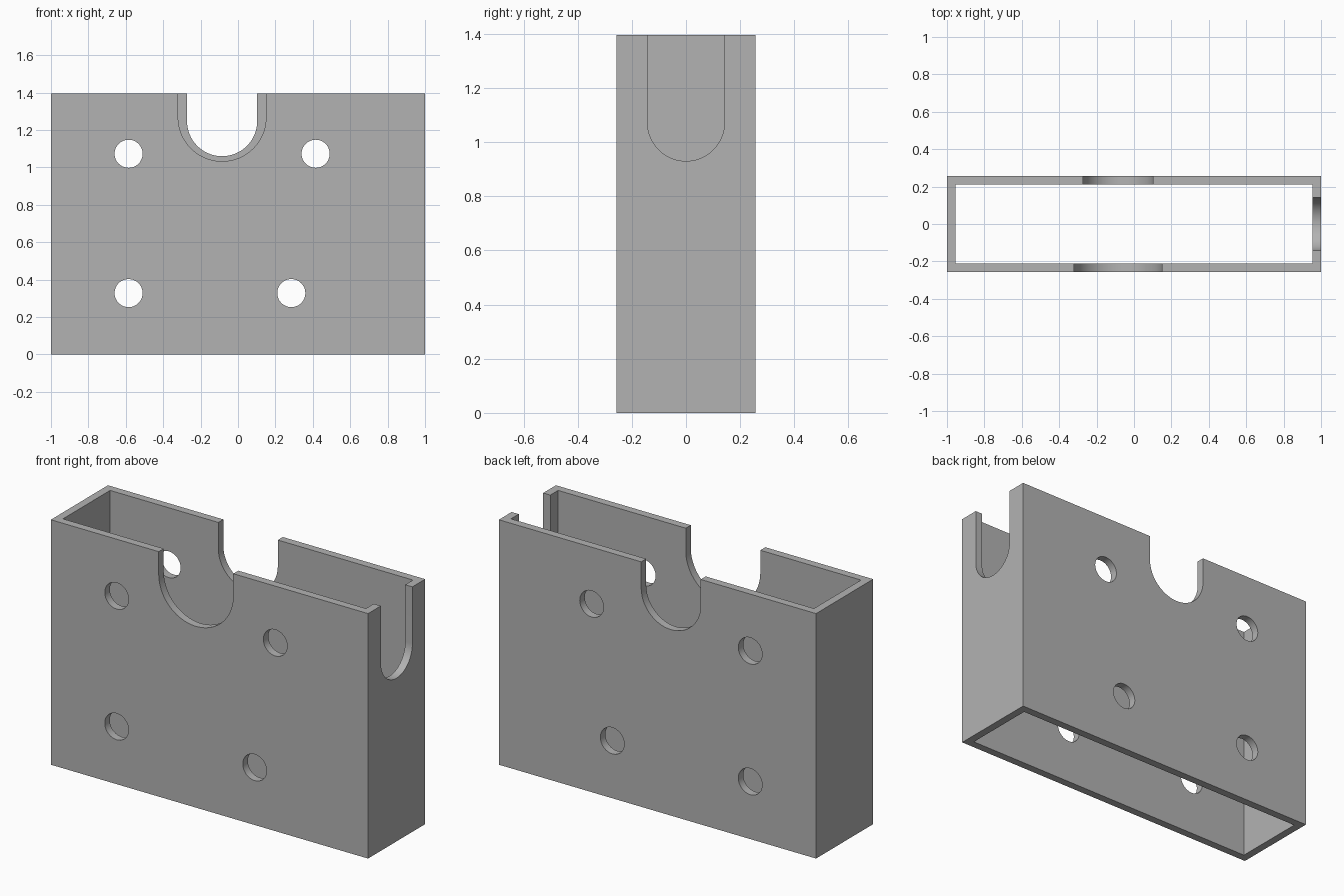
import bpy, bmesh, math
from mathutils import Matrix, Vector

default = bpy.data.objects.get("Cube")
if default:
    bpy.data.objects.remove(default, do_unlink=True)

LENGTH, DEPTH, HEIGHT, WALL = 2.0, 0.514, 1.396, 0.045

grey = bpy.data.materials.new("plain grey")
grey.use_nodes = True
colour = (0.45, 0.45, 0.45, 1)
grey.diffuse_color = colour
grey.node_tree.nodes["Principled BSDF"].inputs["Base Color"].default_value = colour


def make_object(name, bm):
    bmesh.ops.recalc_face_normals(bm, faces=bm.faces)
    mesh = bpy.data.meshes.new(name)
    bm.to_mesh(mesh)
    bm.free()
    mesh.materials.append(grey)
    obj = bpy.data.objects.new(name, mesh)
    bpy.context.collection.objects.link(obj)
    return obj


def box(name, size, z):
    bm = bmesh.new()
    bmesh.ops.create_cube(bm, size=1, matrix=Matrix.Translation((0, 0, z)) @ Matrix.Diagonal((*size, 1)))
    return make_object(name, bm)


def prism(name, outline, start, end, along_x=False):
    """Extrude an outline of (side, z) points along y, or along x."""
    place = (lambda s, z: (start, s, z)) if along_x else (lambda s, z: (s, start, z))
    step = Vector((end - start, 0, 0) if along_x else (0, end - start, 0))
    bm = bmesh.new()
    face = bm.faces.new([bm.verts.new(place(s, z)) for s, z in outline])
    grown = bmesh.ops.extrude_face_region(bm, geom=[face], use_keep_orig=True)["geom"]
    bmesh.ops.translate(bm, vec=step, verts=[v for v in grown if isinstance(v, bmesh.types.BMVert)])
    return make_object(name, bm)


def arc(centre, z, radius, sweep, count):
    return [(centre + radius * math.cos(sweep * i / count), z + radius * math.sin(sweep * i / count))
            for i in range(count + 1)]


def notch(centre, bottom, radius):
    """U-shaped outline that runs out past the rim."""
    top = HEIGHT + 0.1
    return [(centre - radius, top), (centre + radius, top)] + arc(centre, bottom + radius, radius, -math.pi, 40)


def hole(x, z, radius=0.075):
    return arc(x, z, radius, math.tau, 48)[:-1]


# Open rectangular sleeve
sleeve = box("sleeve", (LENGTH, DEPTH, HEIGHT), HEIGHT / 2)
cutters = [box("cavity", (LENGTH - 2 * WALL, DEPTH - 2 * WALL, HEIGHT + 0.4), HEIGHT / 2)]

# Rim notches in the front, back and left end
cutters += [
    prism("front_notch", notch(-0.085, 1.033, 0.235), -0.4, 0),
    prism("back_notch", notch(-0.085, 1.06, 0.1875), 0, 0.4),
    prism("end_notch", notch(0, 0.93, 0.142), 0.8, 1.2, along_x=True),
]

# Screw holes through both long walls
for x, z in [(-0.585, 1.073), (0.415, 1.073), (-0.585, 0.328), (0.285, 0.328)]:
    cutters.append(prism("screw_hole", hole(x, z), -0.4, 0.4))

bpy.ops.object.select_all(action='DESELECT')
bpy.context.view_layer.objects.active = sleeve
sleeve.select_set(True)
for cutter in cutters:
    cutter.hide_render = True
    cut = sleeve.modifiers.new(cutter.name, 'BOOLEAN')
    cut.operation = 'DIFFERENCE'
    cut.solver = 'EXACT'
    cut.object = cutter
    bpy.ops.object.modifier_apply(modifier=cut.name)
    bpy.data.objects.remove(cutter, do_unlink=True)

bpy.ops.object.shade_smooth_by_angle(angle=math.radians(30))
